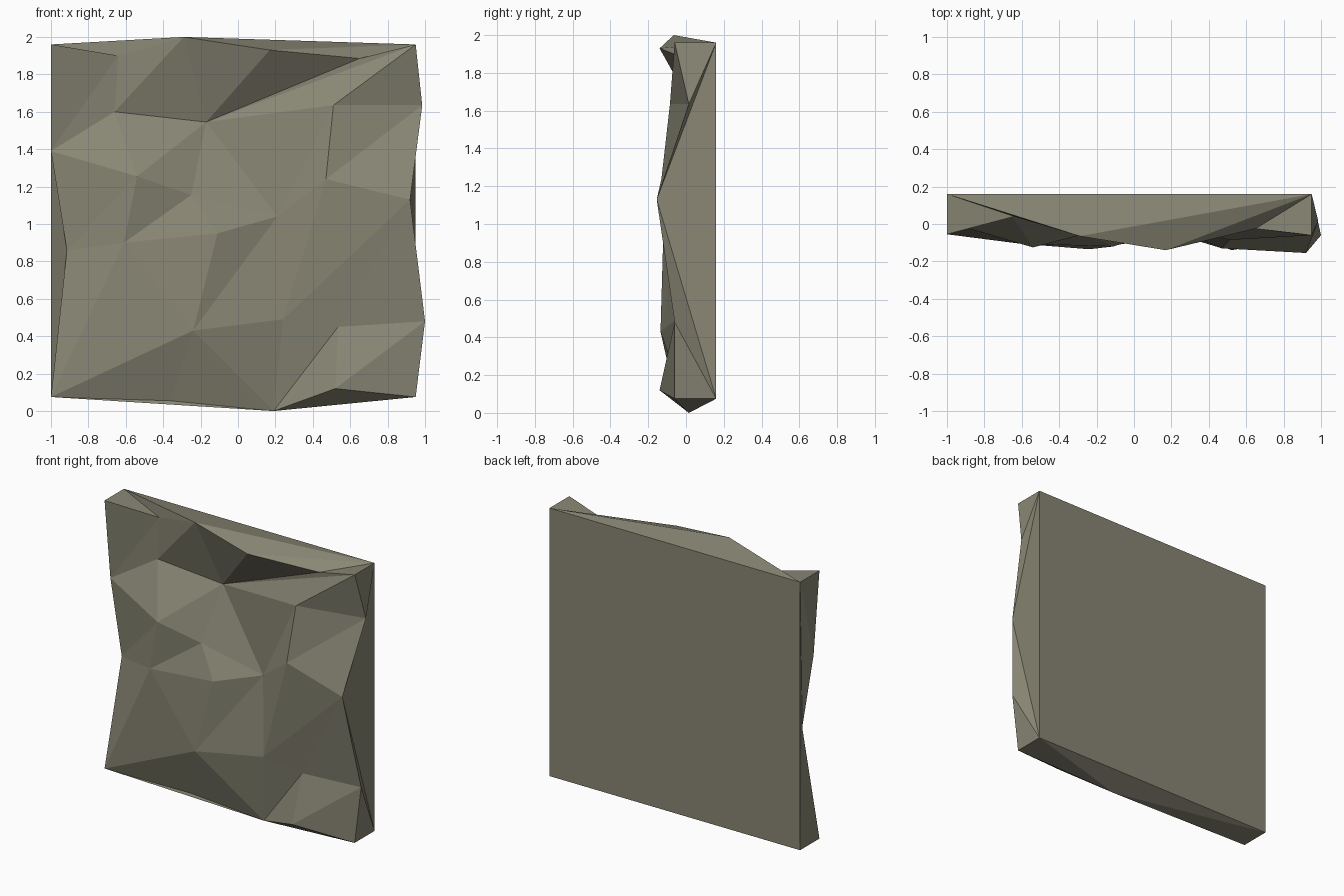
import bpy, bmesh
from mathutils import Vector
from mathutils.geometry import delaunay_2d_cdt

if "Cube" in bpy.data.objects:
    bpy.data.objects.remove(bpy.data.objects["Cube"])

# Rough front surface: chipped stone points (x, y, z), in rows from top to bottom
FRONT = [
    (-1, -.055, 1.96), (-.64, .04, 1.9), (-.29, -.065, 2), (.17, -.14, 1.93), (.65, -.025, 1.885), (.95, -.06, 1.96),
    (-1, .01, 1.39), (-.66, .05, 1.6), (-.17, .075, 1.545), (.51, -.085, 1.635), (.985, .015, 1.635),
    (-.54, -.125, 1.255), (-.25, -.05, 1.155), (.21, -.02, 1.04), (.47, -.13, 1.24), (.92, -.155, 1.13),
    (-.915, .015, .86), (-.61, -.105, .9), (-.11, -.12, .95),
    (-.24, -.135, .43), (.24, -.06, .49), (.535, -.05, .45), (1, -.06, .48),
    (-1, -.055, .075), (-.36, -.01, .055), (.19, .015, 0), (.52, -.14, .12), (.95, -.06, .075),
]
# Chipped ridges that the triangulation must follow
RIDGES = [(1, 6), (7, 2), (2, 8), (3, 8), (8, 4), (8, 5), (9, 5), (14, 10), (14, 15), (9, 13),
          (8, 12), (8, 13), (12, 13), (16, 11), (17, 23), (23, 19), (17, 19), (19, 13),
          (14, 20), (15, 20), (15, 21), (21, 25), (26, 22), (19, 25)]
# Rim of the front, side by side, with the point where each side's facets
# switch from one back corner to the next
TOP, RIGHT, BOTTOM, LEFT = [0, 1, 2, 3, 4, 5], [5, 10, 15, 22, 27], [27, 25, 23], [23, 16, 6, 0]
SIDES = [(TOP, 2), (RIGHT, 2), (BOTTOM, 1), (LEFT, 1)]
BACK_Y = .16

bm = bmesh.new()
front = [bm.verts.new(p) for p in FRONT]
back = [bm.verts.new((FRONT[i][0], BACK_Y, FRONT[i][2])) for i in (0, 5, 27, 23)]

# Front facets
rim = [i for path, _ in SIDES for i in path[:-1]]
edges = RIDGES + list(zip(rim, rim[1:] + rim[:1]))
result = delaunay_2d_cdt([Vector((x, z)) for x, y, z in FRONT], edges, [], 1, 1e-5)
source = [o[0] for o in result[3]]
for tri in result[2]:
    bm.faces.new([front[source[i]] for i in tri])

# Side facets joining the rim to the square back
for s, (path, switch) in enumerate(SIDES):
    c0, c1 = back[s], back[(s + 1) % 4]
    for n in range(len(path) - 1):
        bm.faces.new((front[path[n]], front[path[n + 1]], c0 if n < switch else c1))
    bm.faces.new((c0, c1, front[path[switch]]))

# Flat back
bm.faces.new(back)
bmesh.ops.recalc_face_normals(bm, faces=bm.faces)

mesh = bpy.data.meshes.new("stone_wall_panel")
bm.to_mesh(mesh)
bm.free()
stone = bpy.data.materials.new("grey_brown_stone")
stone.diffuse_color = (.25, .24, .175, 1)
stone.use_nodes = True
stone.node_tree.nodes["Principled BSDF"].inputs["Base Color"].default_value = stone.diffuse_color
mesh.materials.append(stone)
panel = bpy.data.objects.new("stone_wall_panel", mesh)
bpy.context.collection.objects.link(panel)
